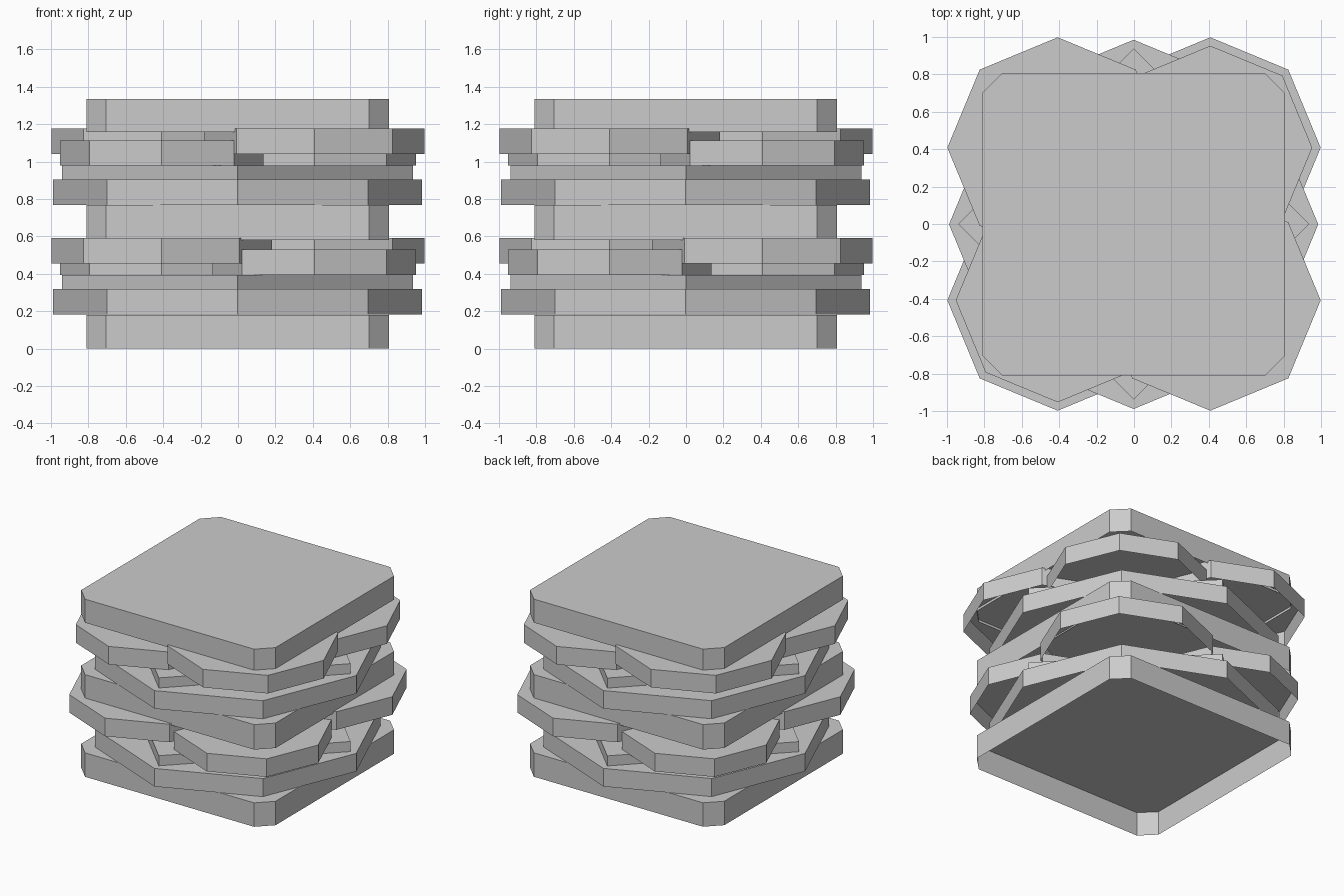
import bpy
import bmesh
from math import cos, sin, tau

if "Cube" in bpy.data.objects:
    bpy.data.objects.remove(bpy.data.objects["Cube"])


def slab(name, outline, z0, z1):
    """Flat cap with side walls, open underneath."""
    bm = bmesh.new()
    low = [bm.verts.new((x, y, z0)) for x, y in outline]
    top = [bm.verts.new((x, y, z1)) for x, y in outline]
    bm.faces.new(top)
    n = len(outline)
    for i in range(n):
        j = (i + 1) % n
        bm.faces.new((low[i], low[j], top[j], top[i]))
    mesh = bpy.data.meshes.new(name)
    bm.to_mesh(mesh)
    bm.free()
    obj = bpy.data.objects.new(name, mesh)
    bpy.context.collection.objects.link(obj)
    return obj


def ngon(sides, radius, cx=0.0, cy=0.0):
    return [(cx + radius * cos(tau * i / sides), cy + radius * sin(tau * i / sides))
            for i in range(sides)]


def cut_square(half, cut, c=-0.002):
    pts = [(half, -cut), (half, cut), (cut, half), (-cut, half),
           (-half, cut), (-half, -cut), (-cut, -half), (cut, -half)]
    return [(x + c, y + c) for x, y in pts]


# Square trays: bottom, middle, top
square = cut_square(0.808, 0.703)
for name, z0, z1 in (("bottom_tray", 0.0, 0.18),
                     ("middle_tray", 0.58, 0.768),
                     ("top_tray", 1.158, 1.335)):
    slab(name, square, z0, z1)

# Two identical tiers between the trays; the corner discs swap diagonals
for tier, z, sign in (("lower", 0.183, 1), ("upper", 0.768, -1)):
    slab(tier + "_octagon_plate", ngon(8, 0.987, -0.002, -0.002), z, z + 0.136)
    slab(tier + "_diamond_plate", ngon(4, 0.938, -0.002, 0.0), z + 0.136, z + 0.212)
    for sx in (-1, 1):
        for sy in (-1, 1):
            if sx * sy == sign:  # large raised disc
                r, z0 = 0.59, z + 0.273
            else:                # small lower disc
                r, z0 = 0.545, z + 0.21
            slab(tier + "_corner_disc", ngon(8, r, 0.408 * sx, 0.408 * sy), z0, z0 + 0.136)
